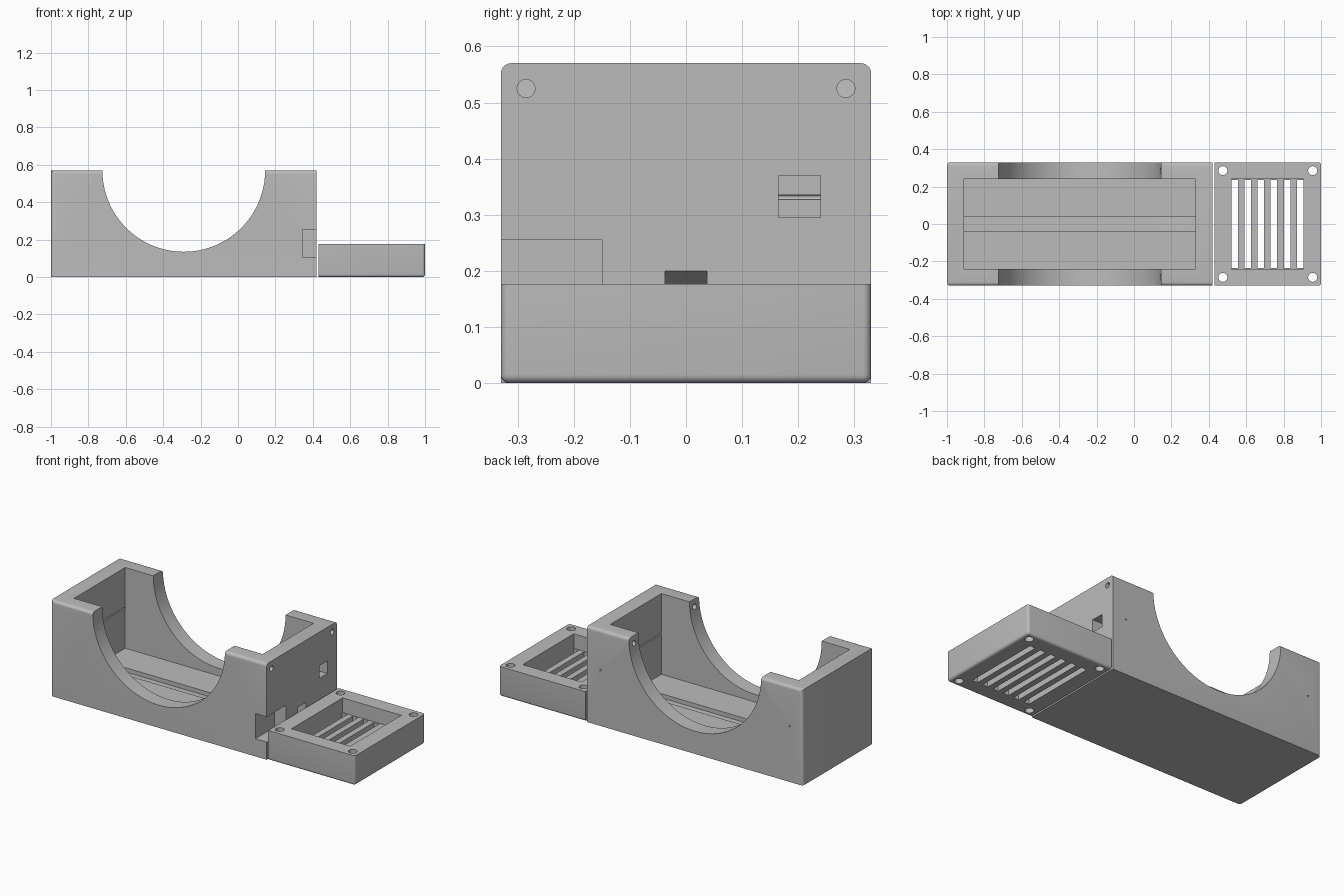
import bpy, bmesh, math
from mathutils import Matrix, Vector

if "Cube" in bpy.data.objects:
    bpy.data.objects.remove(bpy.data.objects["Cube"])

grey = bpy.data.materials.new("plain grey")
grey.diffuse_color = (0.5, 0.5, 0.5, 1)
grey.use_nodes = True
grey.node_tree.nodes["Principled BSDF"].inputs["Base Color"].default_value = grey.diffuse_color


def finish(name, bm):
    bmesh.ops.recalc_face_normals(bm, faces=bm.faces)
    me = bpy.data.meshes.new(name)
    bm.to_mesh(me)
    bm.free()
    me.materials.append(grey)
    ob = bpy.data.objects.new(name, me)
    bpy.context.collection.objects.link(ob)
    return ob


def box(name, lo, hi, bevel=0, rule=None):
    """Box from corner to corner; edges picked by rule(midpoint) get rounded."""
    bm = bmesh.new()
    bmesh.ops.create_cube(bm, size=1)
    for v in bm.verts:
        v.co = [(a + b) / 2 + c * (b - a) for a, b, c in zip(lo, hi, v.co)]
    if rule:
        edges = [e for e in bm.edges if rule((e.verts[0].co + e.verts[1].co) / 2)]
        bmesh.ops.bevel(bm, geom=edges, offset=bevel, segments=5, profile=0.5,
                        affect='EDGES')
    return finish(name, bm)


def rod(name, start, end, radius, sides=32):
    """Cylinder between two points."""
    a, b = Vector(start), Vector(end)
    rot = (b - a).to_track_quat('Z', 'Y').to_matrix().to_4x4()
    bm = bmesh.new()
    bmesh.ops.create_cone(bm, cap_ends=True, segments=sides, radius1=radius,
                          radius2=radius, depth=(b - a).length,
                          matrix=Matrix.Translation((a + b) / 2) @ rot)
    return finish(name, bm)


def prism(name, pts, half):
    """Profile in x, z extruded across y."""
    bm = bmesh.new()
    f = bm.faces.new([bm.verts.new((x, -half, z)) for x, z in pts])
    r = bmesh.ops.extrude_face_region(bm, geom=[f])
    for g in r["geom"]:
        if isinstance(g, bmesh.types.BMVert):
            g.co.y = half
    return finish(name, bm)


def cut(ob, cutters):
    bpy.context.view_layer.objects.active = ob
    for c in cutters:
        m = ob.modifiers.new("cut", 'BOOLEAN')
        m.operation, m.solver, m.object = 'DIFFERENCE', 'EXACT', c
        bpy.ops.object.modifier_apply(modifier=m.name)
        bpy.data.objects.remove(c)
    bpy.ops.object.select_all(action='DESELECT')
    ob.select_set(True)
    bpy.ops.object.shade_smooth_by_angle(angle=math.radians(30))


# Cradle body: rounded along the long top edges and the left corners
body = box("cradle_body", (-1, -.33, 0), (.42, .33, .57), .018,
           lambda m: abs(m.y) > .3 and (m.z > .5 or (m.x < -.9 and m.z > .1)))
cutters = [
    box("cavity", (-.91, -.24, .09), (.33, .24, .8)),
    rod("round_cradle", (-.29, -.5, .57), (-.29, .5, .57), .435, 128),
    box("floor_groove", (-.91, -.0375, .065), (.33, .0375, .12)),
    prism("sloping_slot", [(.45, .22), (.45, .12), (.33, .065), (.31, .075),
                           (.33, .14)], .0375),
    box("window", (.3, .165, .295), (.45, .24, .37)),
    box("corner_notch", (.345, -.4, .105), (.5, -.15, .255)),
]
# Screw holes in the right end, and thin pin holes from the back
for y in (-.285, .285):
    cutters.append(rod("screw_hole", (.05, y, .525), (.5, y, .525), .016))
for x in (-.912, .332):
    cutters.append(rod("pin_hole", (x, -.24, .331), (x, .4, .331), .0045, 16))
cut(body, cutters)

# Vented lid: rounded underneath and on the right corners
lid = box("vented_lid", (.43, -.33, 0), (1, .33, .177), .015,
          lambda m: (m.z < .01 and m.x > .5) or
          (m.x > .99 and abs(m.y) > .3 and m.z < .17))
cutters = [box("recess", (.52, -.24, .09), (.906, .24, .3))]
# Six vent slits and four corner holes
for i in range(6):
    x = .52 + i * .0702
    cutters.append(box("slit", (x, -.235, -.1), (x + .035, .235, .12)))
for x in (.475, .955):
    for y in (-.285, .285):
        cutters.append(rod("corner_hole", (x, y, -.1), (x, y, .3), .024))
cut(lid, cutters)
